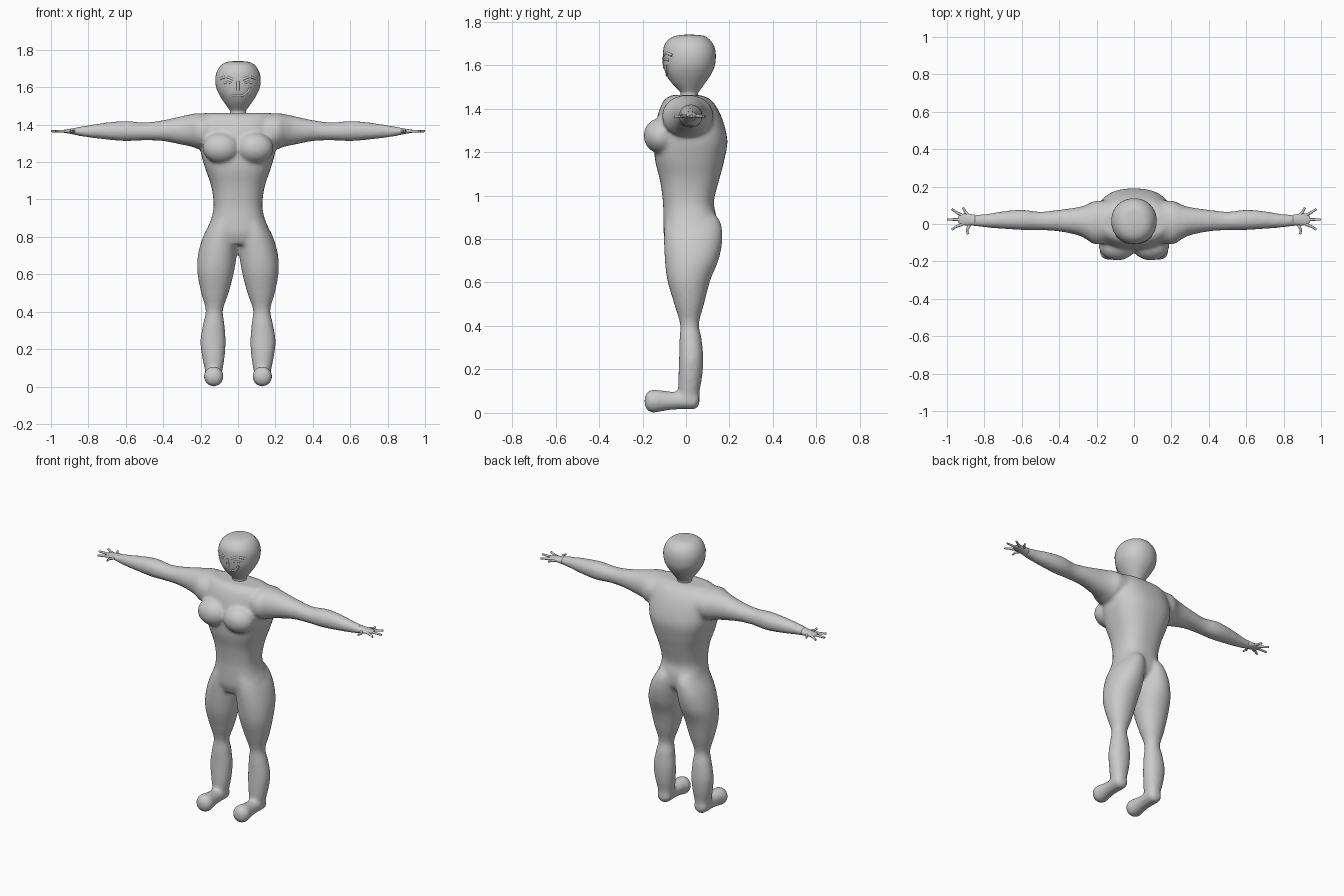
import bpy, bmesh, math
from mathutils import Vector
from mathutils.bvhtree import BVHTree

if "Cube" in bpy.data.objects:
    bpy.data.objects.remove(bpy.data.objects["Cube"], do_unlink=True)

skin = bpy.data.materials.new("plain grey")
skin.use_nodes = True
grey = (0.6, 0.6, 0.6, 1)
skin.diffuse_color = grey
skin.node_tree.nodes["Principled BSDF"].inputs["Base Color"].default_value = grey


def catmull(a, b, c, d, t):
    return [0.5 * (2 * q + (r - p) * t + (2 * p - 5 * q + 4 * r - s) * t ** 2
                   + (3 * q - p - 3 * r + s) * t ** 3) for p, q, r, s in zip(a, b, c, d)]


def refine(rows, steps=5):
    out = []
    for i in range(len(rows) - 1):
        quad = [rows[max(0, min(len(rows) - 1, i + k))] for k in (-1, 0, 1, 2)]
        out += [catmull(*quad, s / steps) for s in range(steps)]
    return out + [rows[-1]]


def loft(bm, rows, axis, power=2.0, side=1, sides=40):
    """Skin rings given as (position on axis, u min, u max, v min, v max)."""
    order = {"x": (1, 2, 0), "y": (0, 2, 1), "z": (0, 1, 2)}[axis]
    rings = []
    for t, u0, u1, v0, v1 in refine(rows):
        ring = []
        for k in range(sides):
            a = math.tau * k / sides
            c, s = math.cos(a), math.sin(a)
            u = (u0 + u1) / 2 + (u1 - u0) / 2 * math.copysign(abs(c) ** (2 / power), c)
            v = (v0 + v1) / 2 + (v1 - v0) / 2 * math.copysign(abs(s) ** (2 / power), s)
            co = [0, 0, 0]
            for index, value in zip(order, (u, v, t)):
                co[index] = value
            co[0] *= side
            ring.append(bm.verts.new(co))
        rings.append(ring)
    faces = [bm.faces.new(rings[0]), bm.faces.new(rings[-1][::-1])]
    for r, q in zip(rings, rings[1:]):
        for k in range(sides):
            n = (k + 1) % sides
            faces.append(bm.faces.new((r[k], q[k], q[n], r[n])))
    bmesh.ops.recalc_face_normals(bm, faces=faces)


def ball(bm, centre, radii):
    made = bmesh.ops.create_uvsphere(bm, u_segments=32, v_segments=20, radius=1)
    for v in made["verts"]:
        v.co = Vector(c + r * p for c, r, p in zip(centre, radii, v.co))


def finish(bm, name):
    mesh = bpy.data.meshes.new(name)
    bm.to_mesh(mesh)
    bm.free()
    mesh.materials.append(skin)
    for p in mesh.polygons:
        p.use_smooth = True
    ob = bpy.data.objects.new(name, mesh)
    bpy.context.collection.objects.link(ob)
    return ob


def tube(name, points, radius, tip=1.0):
    curve = bpy.data.curves.new(name, "CURVE")
    curve.dimensions = "3D"
    curve.bevel_depth = radius
    curve.bevel_resolution = 3
    curve.use_fill_caps = True
    line = curve.splines.new("POLY")
    line.points.add(len(points) - 1)
    for i, (p, co) in enumerate(zip(line.points, points)):
        p.co = (*co, 1)
        p.radius = 1 + (tip - 1) * i / (len(points) - 1)
    curve.materials.append(skin)
    ob = bpy.data.objects.new(name, curve)
    bpy.context.collection.objects.link(ob)


# Torso, neck to hips
body = bmesh.new()
torso = [(1.463, .17, -.06, .06), (1.44, .19, -.1, .115), (1.37, .2, -.13, .16),
         (1.26, .2, -.145, .19), (1.165, .175, -.143, .177), (1.07, .143, -.12, .152),
         (.97, .13, -.106, .128), (.9, .142, -.105, .14), (.82, .165, -.102, .13),
         (.76, .09, -.08, .06)]
loft(body, [(z, -w, w, f, b) for z, w, f, b in torso], "z", 2.5)

arm = [(.08, -.09, .12, 1.29, 1.45), (.2, -.11, .125, 1.27, 1.462),
       (.25, -.085, .105, 1.283, 1.456), (.3, -.06, .09, 1.293, 1.446),
       (.4, -.04, .076, 1.312, 1.424), (.5, -.033, .066, 1.316, 1.412),
       (.6, -.032, .076, 1.312, 1.42), (.7, -.026, .068, 1.32, 1.412),
       (.8, -.018, .052, 1.332, 1.397), (.88, -.008, .05, 1.345, 1.383)]
leg = [(.95, .02, .11, -.07, .09), (.89, .004, .138, -.095, .153),
       (.81, .0, .183, -.101, .168), (.71, .006, .213, -.098, .152),
       (.61, .022, .217, -.086, .112), (.5, .05, .197, -.054, .083),
       (.41, .08, .173, -.028, .06), (.34, .073, .186, -.03, .072),
       (.25, .066, .201, -.032, .08), (.17, .07, .194, -.035, .075),
       (.1, .08, .18, -.036, .063), (.05, .09, .172, -.03, .058)]
foot = [(.062, .02, .06, .02), (.045, .042, .057, .04), (0, .045, .056, .04),
        (-.06, .042, .056, .042), (-.11, .047, .055, .048), (-.15, .053, .054, .054),
        (-.178, .042, .054, .043), (-.19, .02, .054, .02)]
for side in (1, -1):
    loft(body, arm, "x", 2.1, side)
    loft(body, leg, "z", 2.1, side)
    loft(body, [(y, .13 - w, .13 + w, z - h, z + h) for y, w, z, h in foot], "y", 2, side)
    # Chest
    ball(body, (side * .09, -.115, 1.275), (.1, .08, .082))
figure = finish(body, "body")

# Fuse and soften the body
remesh = figure.modifiers.new("fuse", "REMESH")
remesh.mode = "VOXEL"
remesh.voxel_size = 0.01
remesh.use_smooth_shade = True
soften = figure.modifiers.new("soften", "SMOOTH")
soften.factor = 0.5
soften.iterations = 10

# Head and neck
head = bmesh.new()
skull = [(1.43, .045, -.03, .055), (1.468, .043, -.025, .055), (1.485, .05, -.035, .065),
         (1.52, .075, -.068, .09), (1.56, .1, -.093, .117), (1.6, .117, -.103, .133),
         (1.65, .121, -.106, .137), (1.69, .11, -.1, .128), (1.72, .088, -.078, .106),
         (1.735, .06, -.045, .08), (1.74, .02, -.005, .035)]
loft(head, [(z, -w, w, f, b) for z, w, f, b in skull], "z", 2.1)
surface = BVHTree.FromBMesh(head)
finish(head, "head")


def on_face(x, z, depth):
    hit = surface.ray_cast(Vector((x, -1, z)), Vector((0, 1, 0)))[0]
    return hit + Vector((0, depth, 0))


def ridge(name, controls, radius, depth):
    tube(name, [on_face(x, z, depth) for x, z in refine(controls)], radius)


# Face
for side, label in ((1, "left"), (-1, "right")):
    ridge(label + "_brow", [(side * .025, 1.642), (side * .06, 1.655), (side * .092, 1.645)], .007, .004)
    ridge(label + "_eye", [(side * .035, 1.624), (side * .055, 1.628), (side * .075, 1.622)], .006, .003)
ridge("nose", [(0, 1.635), (0, 1.61), (0, 1.583)], .009, .005)
ridge("mouth", [(-.03, 1.555), (.02, 1.556), (.05, 1.575), (.062, 1.6)], .007, .003)

# Hands: palm and five fingers each
palm = [(.85, -.008, .049, 1.342, 1.387), (.89, -.008, .055, 1.35, 1.379),
        (.925, -.003, .053, 1.356, 1.374), (.942, .01, .04, 1.36, 1.37)]
fingers = {"thumb": ((.875, .0), (.893, -.03), (.888, -.055)),
           "index": ((.915, .0), (.95, -.014), (.975, -.03)),
           "middle": ((.92, .022), (.96, .024), (1, .024)),
           "ring": ((.915, .045), (.945, .06), (.975, .08)),
           "little": ((.885, .045), (.902, .065), (.914, .088))}
for side, label in ((1, "left"), (-1, "right")):
    hand = bmesh.new()
    loft(hand, palm, "x", 2.1, side, 24)
    finish(hand, label + "_palm")
    for name, path in fingers.items():
        tube(label + "_" + name, [(side * x, y, 1.365) for x, y in path], .0085, .65)
